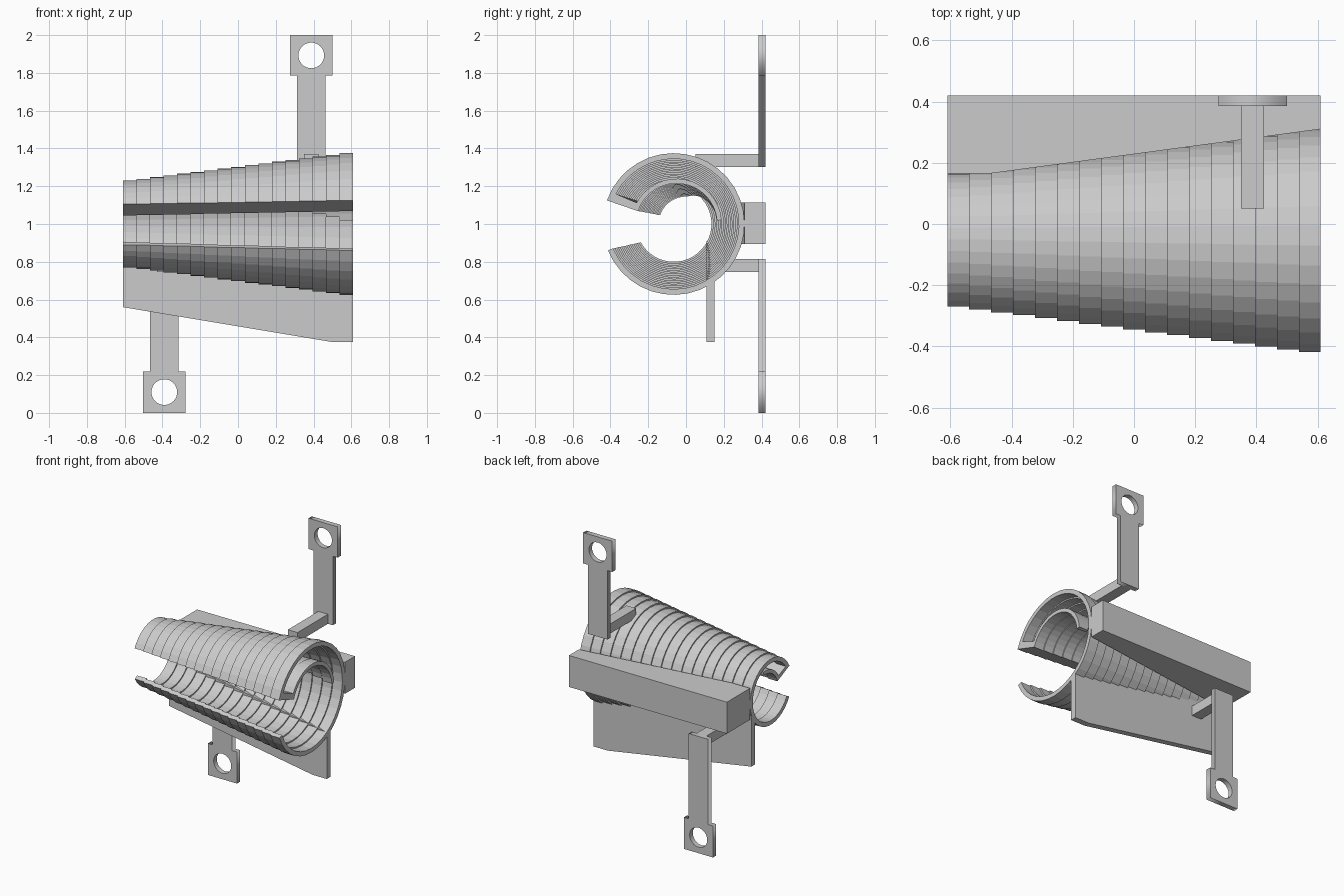
import bpy, bmesh
from math import radians, degrees, sin, cos, asin, pi

if "Cube" in bpy.data.objects:
    bpy.data.objects.remove(bpy.data.objects["Cube"])

X0, X1, N = -0.61, 0.61, 17
STEP = (X1 - X0) / N


def prism(name, pts, axis, lo, hi):
    """Extrude a flat outline along one axis; pts fill the other two axes in order."""
    bm = bmesh.new()
    add_prism(bm, pts, axis, lo, hi)
    return finish(name, bm)


def add_prism(bm, pts, axis, lo, hi):
    verts = []
    for a, b in pts:
        co = [a, b]
        co.insert(axis, lo)
        verts.append(bm.verts.new(co))
    face = bm.faces.new(verts)
    top = bmesh.ops.extrude_face_region(bm, geom=[face])["geom"]
    for v in top:
        if isinstance(v, bmesh.types.BMVert):
            v.co[axis] = hi


def finish(name, bm):
    bmesh.ops.recalc_face_normals(bm, faces=bm.faces)
    me = bpy.data.meshes.new(name)
    bm.to_mesh(me)
    bm.free()
    ob = bpy.data.objects.new(name, me)
    bpy.context.collection.objects.link(ob)
    return ob


def box(name, x, y, z):
    return prism(name, [(x[0], z[0]), (x[1], z[0]), (x[1], z[1]), (x[0], z[1])], 1, *y)


def arc(cy, r, a0, a1, n):
    return [(cy + r * cos(radians(a0 + (a1 - a0) * i / n)),
             1 + r * sin(radians(a0 + (a1 - a0) * i / n))) for i in range(n + 1)]


# Scroll shell: stepped rings, each a C-section that folds inward into an inner curl
bm = bmesh.new()
for i in range(N):
    t = i / (N - 1)
    r = 0.23 + 0.145 * t
    low = -180 + degrees(asin((0.11 + 0.03 * t) / r))
    high = 180 - degrees(asin((0.105 + 0.02 * t) / r))
    cy = -0.05 * t
    ri = 0.145 + 0.07 * t
    end = 5 + 5 * (N - 1 - i)
    n_in = max(6, round((162 - end) / 10))
    outline = (arc(-0.065, r, low, high, 32)
               + arc(cy, ri, 161.5, end, n_in)
               + arc(cy, ri + 0.025, end, 152, n_in)
               + arc(-0.065, r - 0.03, high - 8, low, 32))
    add_prism(bm, outline, 0, X0 + i * STEP, X0 + (i + 1) * STEP)
finish("scroll_shell", bm)

# Back rail, its front face following the taper of the shell
prism("back_rail", [(X0, 0.165), (-0.47, 0.165), (X1, 0.31), (X1, 0.42), (X0, 0.42)],
      2, 0.893, 1.113)

# Lower fin
prism("lower_fin", [(X0, 0.56), (0.5, 0.375), (X1, 0.375), (X1, 0.70), (X0, 0.91)],
      1, 0.108, 0.15)


def bracket_plate(name, cx, tip, neck, foot):
    """Flat strap with a square eyelet head at the tip."""
    cu = bpy.data.curves.new(name, 'CURVE')
    cu.dimensions = '2D'
    cu.fill_mode = 'BOTH'
    cu.extrude = 0.0175
    w, h = 0.075, 0.1125
    outline = [(cx - w, foot), (cx + w, foot), (cx + w, neck), (cx + h, neck),
               (cx + h, tip), (cx - h, tip), (cx - h, neck), (cx - w, neck)]
    mid = (tip + neck) / 2
    hole = [(cx + 0.068 * cos(2 * pi * k / 32), mid + 0.068 * sin(2 * pi * k / 32))
            for k in range(32)]
    for pts in (outline, hole):
        s = cu.splines.new('POLY')
        s.points.add(len(pts) - 1)
        for p, (a, b) in zip(s.points, pts):
            p.co = (a, b, 0, 1)
        s.use_cyclic_u = True
    ob = bpy.data.objects.new(name, cu)
    bpy.context.collection.objects.link(ob)
    ob.rotation_euler.x = pi / 2
    ob.location.y = 0.4025
    bpy.ops.object.select_all(action='DESELECT')
    ob.select_set(True)
    bpy.context.view_layer.objects.active = ob
    bpy.ops.object.convert(target='MESH')


# Mounting brackets: strap plus arm reaching the shell
bracket_plate("upper_bracket", 0.388, 2.0, 1.785, 1.303)
box("upper_arm", (0.35, 0.425), (0.05, 0.39), (1.303, 1.37))
bracket_plate("lower_bracket", -0.39, 0.0, 0.22, 0.815)
box("lower_arm", (-0.428, -0.353), (0.08, 0.39), (0.747, 0.815))
